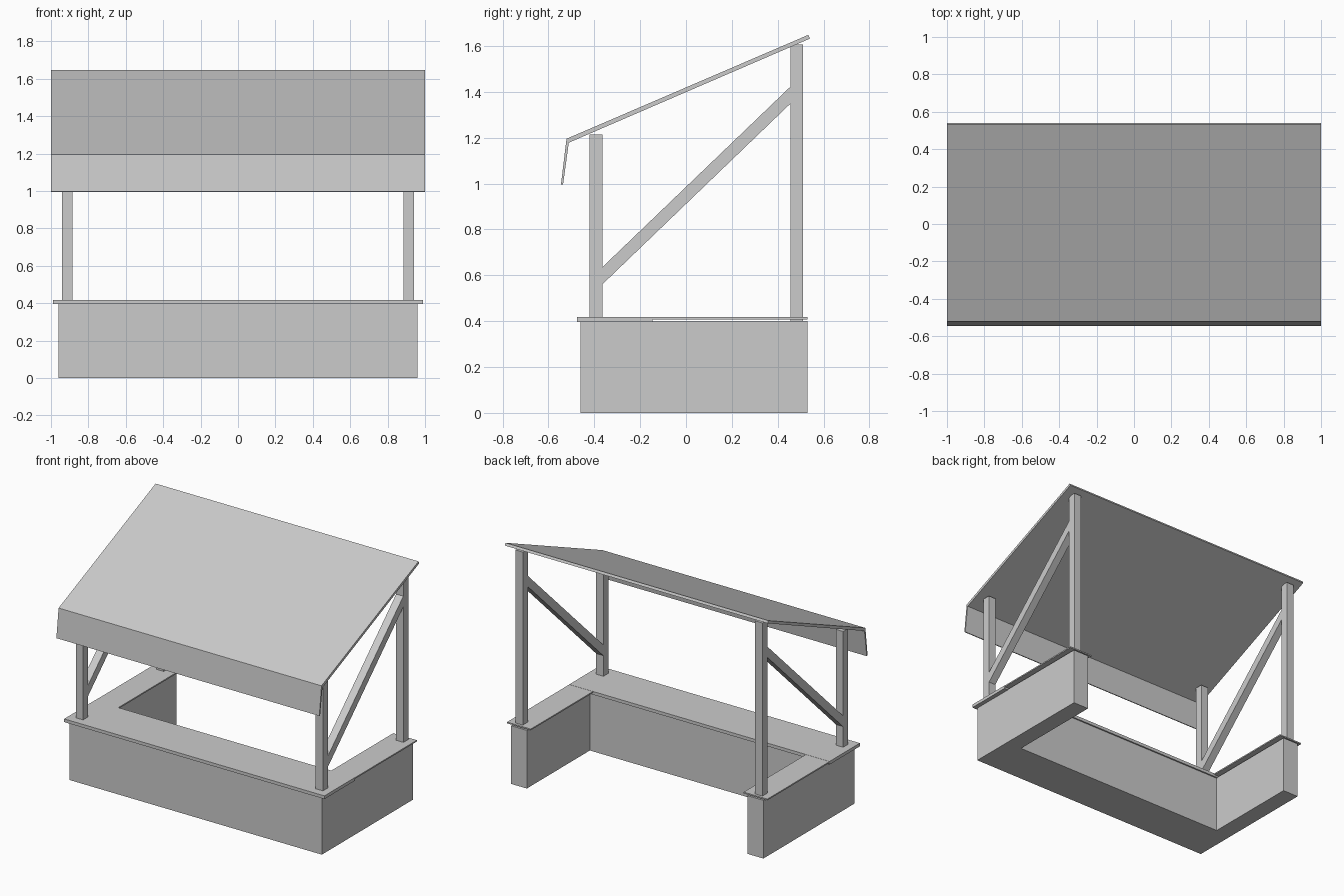
import bpy

if "Cube" in bpy.data.objects:
    bpy.data.objects.remove(bpy.data.objects["Cube"])


def prism(name, profile, a, b, axis):
    """Extrude a 2D profile from a to b along the 'x' (profile is y,z) or 'z' (profile is x,y) axis."""
    n = len(profile)
    verts = [(t, u, v) if axis == 'x' else (u, v, t) for t in (a, b) for u, v in profile]
    faces = [tuple(range(n))[::-1], tuple(range(n, 2 * n))]
    faces += [(i, (i + 1) % n, n + (i + 1) % n, n + i) for i in range(n)]
    mesh = bpy.data.meshes.new(name)
    mesh.from_pydata(verts, [], faces)
    obj = bpy.data.objects.new(name, mesh)
    bpy.context.collection.objects.link(obj)
    # consistent outward normals
    import bmesh
    bm = bmesh.new()
    bm.from_mesh(mesh)
    bmesh.ops.recalc_face_normals(bm, faces=bm.faces)
    bm.to_mesh(mesh)
    bm.free()
    return obj


def box(name, x, y, z):
    return prism(name, [(x[0], y[0]), (x[1], y[0]), (x[1], y[1]), (x[0], y[1])], z[0], z[1], 'z')


def mirrored(obj):
    obj.modifiers.new("mirror_x", 'MIRROR')
    return obj


# U-shaped counter base, open at the back
prism("counter_base", [(-0.96, -0.46), (0.96, -0.46), (0.96, 0.53), (0.84, 0.53),
                       (0.84, -0.155), (-0.84, -0.155), (-0.84, 0.53), (-0.96, 0.53)],
      0, 0.40, 'z')

# Counter tops: thick front board, thin side boards
box("front_countertop", (-0.99, 0.99), (-0.475, -0.145), (0.396, 0.418))
mirrored(box("side_countertop", (0.81, 0.99), (-0.145, 0.53), (0.408, 0.417)))

# Posts
mirrored(box("front_post", (0.884, 0.94), (-0.42, -0.365), (0.40, 1.214)))
mirrored(box("back_post", (0.884, 0.94), (0.455, 0.511), (0.40, 1.607)))

# Diagonal braces, ends buried in the posts
mirrored(prism("diagonal_brace", [(-0.39, 0.536), (0.48, 1.372), (0.48, 1.446), (-0.39, 0.611)],
               0.885, 0.939, 'x'))

# Sloped roof with hanging front valance
prism("roof", [(-0.521, 1.195), (0.533, 1.648), (0.541, 1.632), (-0.511, 1.178),
               (-0.536, 0.995), (-0.545, 0.997)], -1, 1, 'x')
